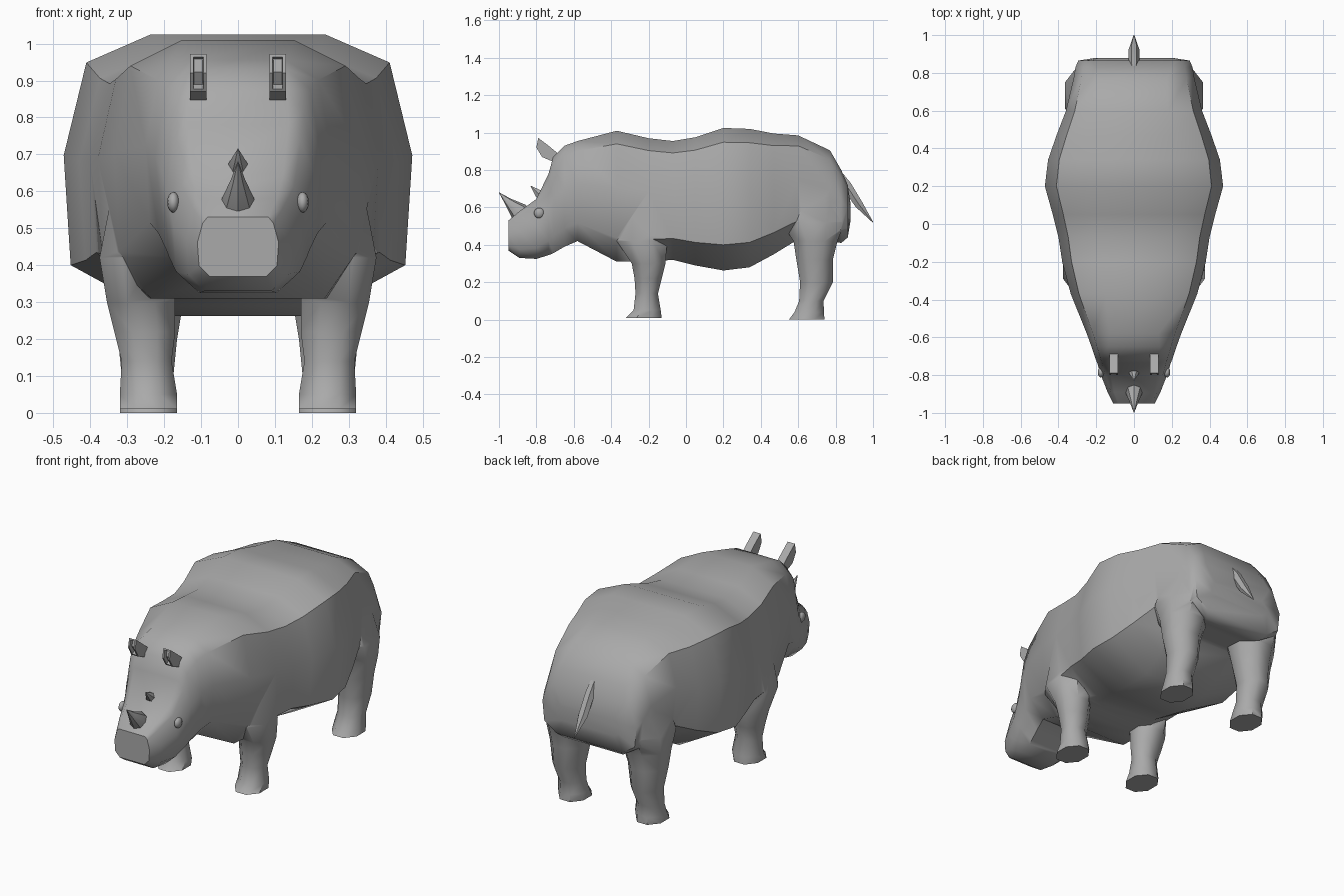
import bpy, bmesh, math
from mathutils import Vector

cube = bpy.data.objects.get("Cube")
if cube:
    bpy.data.objects.remove(cube, do_unlink=True)

hide = bpy.data.materials.new("grey hide")
hide.use_nodes = True
hide.diffuse_color = (0.4, 0.4, 0.4, 1)
hide.node_tree.nodes["Principled BSDF"].inputs["Base Color"].default_value = hide.diffuse_color


def finish(bm, name):
    """Turn a bmesh into a named object."""
    bmesh.ops.recalc_face_normals(bm, faces=bm.faces[:])
    mesh = bpy.data.meshes.new(name)
    bm.to_mesh(mesh)
    bm.free()
    mesh.materials.append(hide)
    obj = bpy.data.objects.new(name, mesh)
    bpy.context.collection.objects.link(obj)
    return obj


def select(obj):
    bpy.ops.object.select_all(action='DESELECT')
    obj.select_set(True)
    bpy.context.view_layer.objects.active = obj


def smooth(obj, degrees):
    select(obj)
    bpy.ops.object.shade_smooth_by_angle(angle=math.radians(degrees))


def loft(name, rings):
    """Skin a list of closed rings and cap both ends."""
    bm = bmesh.new()
    loops = [[bm.verts.new(p) for p in ring] for ring in rings]
    for a, b in zip(loops, loops[1:]):
        for i in range(len(a)):
            j = (i + 1) % len(a)
            bm.faces.new((a[i], a[j], b[j], b[i]))
    bm.faces.new(loops[0])
    bm.faces.new(loops[-1])
    return finish(bm, name)


def body_ring(y, top, bottom, width, flat_top, flat_bottom):
    """Barrel cross-section with a flat back and a flat belly."""
    half = [(flat_top, 1), (.87, .9), (1, .57), (.96, .18), (flat_bottom, 0)]
    pts = [(u * width, y, bottom + v * (top - bottom)) for u, v in half]
    return pts + [(-x, y, z) for x, y, z in reversed(pts)]


def leg_ring(side, z, y0, y1, x0, x1):
    """Eight-sided leg cross-section."""
    c = Vector(((x0 + x1) / 2, (y0 + y1) / 2))
    pts = []
    for i in range(8):
        a = math.pi * (i + .5) / 4
        k = math.cos(math.pi / 8)
        pts.append((side * (c.x + math.cos(a) / k * (x1 - x0) / 2),
                    c.y + math.sin(a) / k * (y1 - y0) / 2, z))
    return pts


# Body and head: y, top, bottom, half width, top flatness, bottom flatness
body_rows = [
    (-.95, .53, .37, .11, .75, .7),
    (-.89, .58, .33, .14, .75, .65),
    (-.8, .645, .325, .175, .7, .6),
    (-.735, .78, .345, .195, .7, .6),
    (-.71, .87, .355, .205, .65, .6),
    (-.65, .93, .39, .225, .6, .6),
    (-.58, .955, .42, .25, .52, .6),
    (-.37, 1.01, .31, .335, .45, .7),
    (-.2, .97, .31, .38, .5, .65),
    (-.07, .955, .32, .4, .5, .5),
    (.05, .975, .29, .43, .5, .45),
    (.2, 1.025, .263, .472, .5, .43),
    (.34, 1.02, .28, .455, .5, .43),
    (.47, .995, .35, .41, .5, .5),
    (.6, .985, .43, .36, .5, .5),
    (.77, .905, .42, .32, .55, .5),
    (.83, .8, .41, .31, .65, .6),
    (.865, .72, .44, .295, .75, .7),
    (.88, .62, .53, .2, .8, .8),
]
body = loft("body", [body_ring(*r) for r in body_rows])

# Legs: z, back and front limits, inner and outer limits
front_rows = [
    (.01, -.32, -.13, .165, .32),
    (.05, -.28, -.135, .165, .32),
    (.14, -.27, -.15, .18, .315),
    (.22, -.275, -.13, .17, .335),
    (.3, -.29, -.11, .17, .355),
    (.42, -.37, -.1, .17, .375),
    (.6, -.35, -.13, .18, .34),
]
hind_rows = [
    (0, .55, .74, .165, .32),
    (.04, .58, .738, .165, .32),
    (.1, .605, .735, .175, .315),
    (.2, .61, .785, .165, .325),
    (.32, .59, .785, .145, .345),
    (.42, .575, .81, .12, .36),
    (.52, .51, .85, .1, .365),
    (.7, .54, .82, .1, .31),
]
parts = []
for side, word in ((1, "left"), (-1, "right")):
    parts.append(loft(word + "_front_leg", [leg_ring(side, *r) for r in front_rows]))
    parts.append(loft(word + "_hind_leg", [leg_ring(side, *r) for r in hind_rows]))

# Merge the legs into one skin
for leg in parts:
    mod = body.modifiers.new("merge", 'BOOLEAN')
    mod.operation = 'UNION'
    mod.solver = 'EXACT'
    mod.object = leg
    select(body)
    bpy.ops.object.modifier_apply(modifier=mod.name)
    bpy.data.objects.remove(leg, do_unlink=True)
smooth(body, 48)


def spike(name, path, sides):
    """Tapered tube in the middle plane: y, z, half width, half depth."""
    rings = []
    for i, (y, z, w, d) in enumerate(path):
        a, b = path[max(i - 1, 0)], path[min(i + 1, len(path) - 1)]
        t = Vector((b[0] - a[0], b[1] - a[1])).normalized()
        ring = []
        for k in range(sides):
            q = 2 * math.pi * k / sides
            s = math.sin(q) * d
            ring.append((math.cos(q) * w, y - t.y * s, z + t.x * s))
        rings.append(ring)
    smooth(loft(name, rings), 40)


# Horns and tail
spike("nose_horn", [(-.85, .53, .045, .05), (-.895, .58, .044, .05),
                    (-.95, .63, .02, .022), (-1, .68, .001, .001)], 8)
spike("brow_horn", [(-.75, .65, .028, .03), (-.79, .675, .026, .025),
                    (-.83, .715, .001, .001)], 6)
spike("tail", [(.79, .8, .02, .03), (.86, .715, .028, .03),
               (.925, .615, .028, .025), (1, .52, .002, .002)], 6)

# Ears: curved side profile, extruded, with a hollow front
ear_profile = [(-.79, .972), (-.8, .92), (-.77, .87), (-.7, .84),
               (-.68, .885), (-.735, .93)]
for side, word in ((1, "left"), (-1, "right")):
    bm = bmesh.new()
    walls = [[bm.verts.new((side * x, y, z)) for y, z in ear_profile] for x in (.085, .13)]
    for wall in walls:
        bm.faces.new(wall)
    n = len(ear_profile)
    hollow = []
    for i in range(n):
        j = (i + 1) % n
        f = bm.faces.new((walls[0][i], walls[0][j], walls[1][j], walls[1][i]))
        if i < 2:
            hollow.append(f)
    bmesh.ops.recalc_face_normals(bm, faces=bm.faces[:])
    bmesh.ops.inset_region(bm, faces=hollow, thickness=.009, use_even_offset=True)
    bmesh.ops.inset_region(bm, faces=hollow, thickness=.002, depth=-.02)
    smooth(finish(bm, word + "_ear"), 30)

    # Eyes
    bm = bmesh.new()
    bmesh.ops.create_uvsphere(bm, u_segments=12, v_segments=8, radius=.028)
    bmesh.ops.scale(bm, vec=(.6, 1, 1), verts=bm.verts[:])
    bmesh.ops.translate(bm, vec=(side * .175, -.785, .57), verts=bm.verts[:])
    smooth(finish(bm, word + "_eye"), 60)
